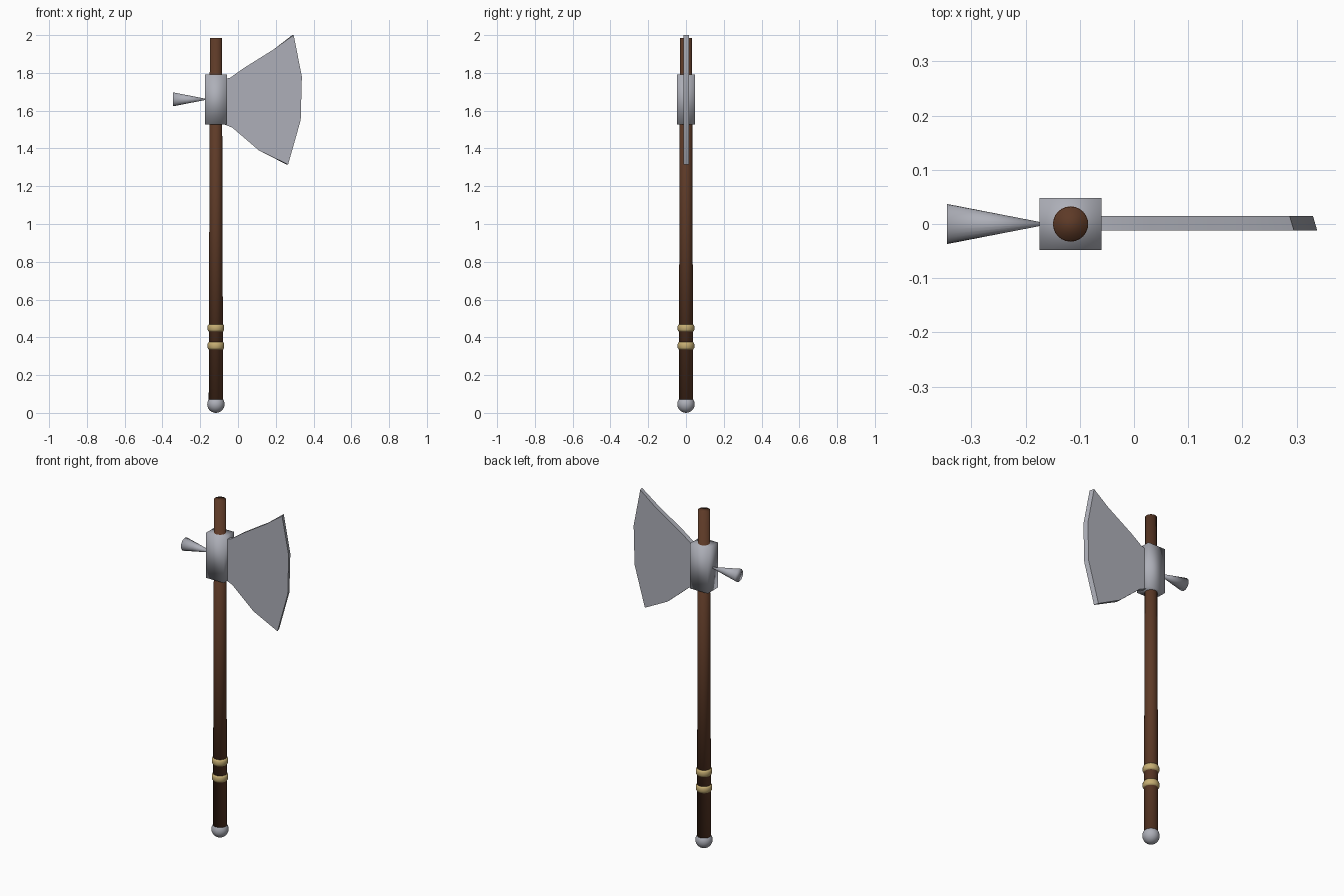
import bpy, bmesh, math
from mathutils import Matrix

cube = bpy.data.objects.get("Cube")
if cube:
    bpy.data.objects.remove(cube, do_unlink=True)


def material(name, color):
    mat = bpy.data.materials.new(name)
    mat.use_nodes = True
    mat.diffuse_color = (*color, 1)
    mat.node_tree.nodes["Principled BSDF"].inputs["Base Color"].default_value = (*color, 1)
    return mat


steel = material("steel", (0.42, 0.43, 0.48))
wood = material("dark_wood", (0.11, 0.042, 0.02))
brass = material("pale_brass", (0.56, 0.42, 0.17))

SHAFT_X = -0.117


def finish(name, bm, mat, angle=None):
    """Turn a bmesh into a named object with one colour and smooth shading."""
    bmesh.ops.recalc_face_normals(bm, faces=bm.faces)
    mesh = bpy.data.meshes.new(name)
    bm.to_mesh(mesh)
    bm.free()
    mesh.materials.append(mat)
    obj = bpy.data.objects.new(name, mesh)
    bpy.context.collection.objects.link(obj)
    bpy.ops.object.select_all(action='DESELECT')
    obj.select_set(True)
    bpy.context.view_layer.objects.active = obj
    if angle is None:
        bpy.ops.object.shade_smooth()
    else:
        bpy.ops.object.shade_smooth_by_angle(angle=math.radians(angle))
    return obj


def lathe(name, profile, mat, sides=24, angle=None):
    """Spin (radius, z) points around the shaft axis and cap both ends."""
    bm = bmesh.new()
    rings = []
    for r, z in profile:
        turns = [2 * math.pi * i / sides for i in range(sides)]
        rings.append([bm.verts.new((SHAFT_X + r * math.cos(a), r * math.sin(a), z))
                      for a in turns])
    for low, high in zip(rings, rings[1:]):
        for i in range(sides):
            j = (i + 1) % sides
            bm.faces.new((low[i], low[j], high[j], high[i]))
    bm.faces.new(rings[0])
    bm.faces.new(rings[-1])
    return finish(name, bm, mat, angle)


# Shaft, slightly thicker toward the grip
lathe("shaft", [(0.038, 0.06), (0.032, 1.985)], wood)

# Two rounded grip bands
for name, z in (("lower_band", 0.355), ("upper_band", 0.45)):
    lathe(name, [(0.03, z - 0.02), (0.039, z - 0.019), (0.044, z - 0.01),
                 (0.044, z + 0.01), (0.039, z + 0.019), (0.03, z + 0.02)], brass)

# Ball pommel
bm = bmesh.new()
bmesh.ops.create_uvsphere(bm, u_segments=24, v_segments=14, radius=0.046,
                          matrix=Matrix.Translation((SHAFT_X, 0, 0.046)))
finish("pommel", bm, steel)

# Socket block around the shaft
bm = bmesh.new()
bmesh.ops.create_cube(bm, size=1, matrix=Matrix.Translation((SHAFT_X, 0, 1.658))
                      @ Matrix.Diagonal((0.115, 0.095, 0.265, 1)))
finish("socket_block", bm, steel)

# Rear spike: narrow at the socket, flaring outward
bm = bmesh.new()
bmesh.ops.create_cone(bm, cap_ends=True, segments=24, radius1=0.037, radius2=0.003,
                      depth=0.175,
                      matrix=Matrix.Translation((-0.2575, 0, 1.66))
                      @ Matrix.Rotation(math.pi / 2, 4, 'Y'))
finish("rear_spike", bm, steel)

# Blade: a flat fan with a cutting edge bevelled to one side
top = [(-0.08, 1.765), (-0.04, 1.775), (0.03, 1.825), (0.19, 1.925), (0.295, 2.0)]
edge = [(0.338, 1.78), (0.332, 1.55)]
bottom = [(0.265, 1.315), (0.11, 1.39), (-0.03, 1.51), (-0.08, 1.53)]
outline = top + edge + bottom
bm = bmesh.new()
front = [bm.verts.new((x, -0.012, z)) for x, z in outline]
back = [bm.verts.new((x - (0.008 if x > 0.25 else 0), 0.015, z)) for x, z in outline]
bm.faces.new(front)
bm.faces.new(back[::-1])
for i in range(len(outline)):
    j = (i + 1) % len(outline)
    bm.faces.new((front[i], front[j], back[j], back[i]))
finish("blade", bm, steel, 30)
